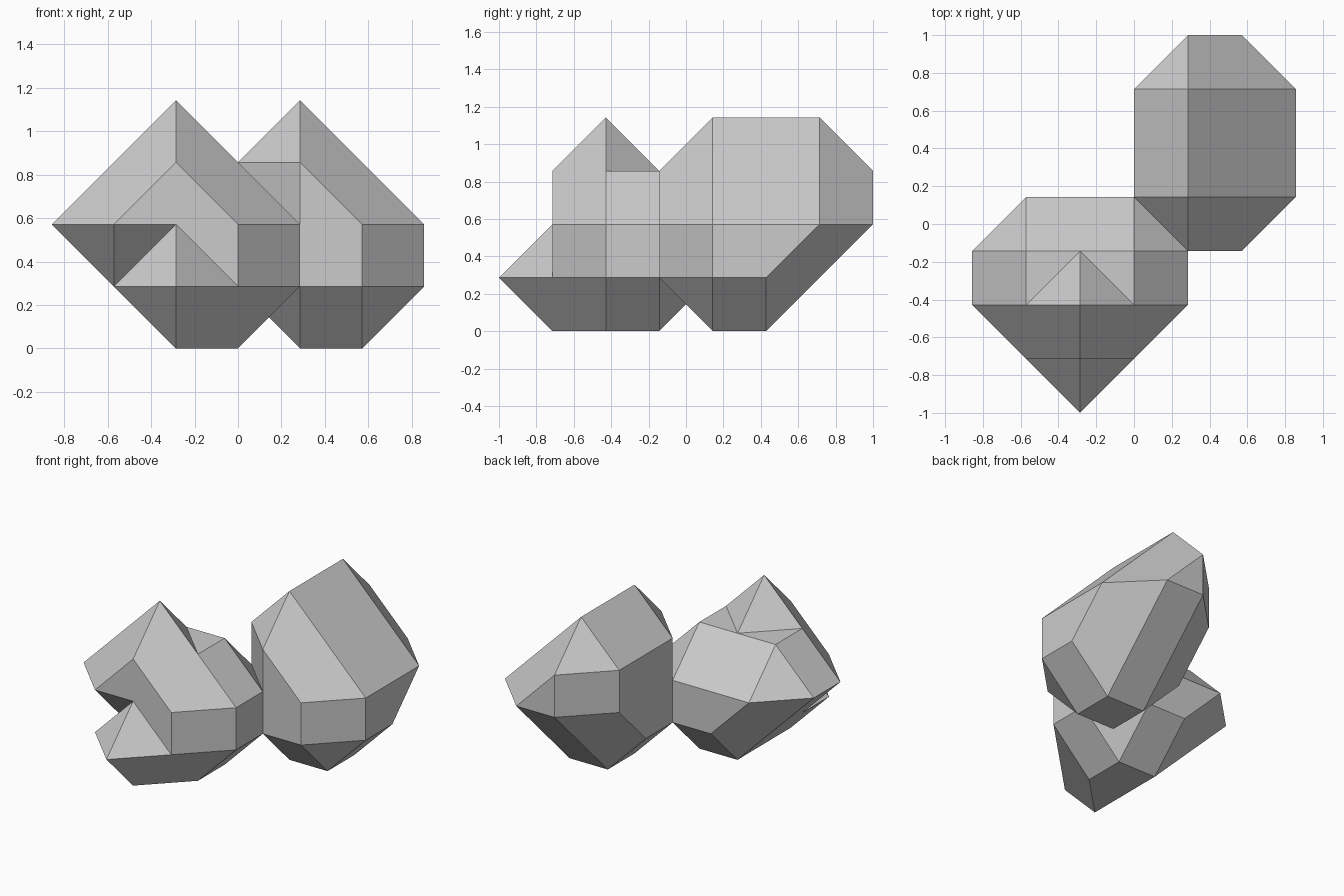
import bpy, bmesh, math
from mathutils import Vector

UNIT = 2 / 7   # lattice step that every corner sits on

if "Cube" in bpy.data.objects:
    bpy.data.objects.remove(bpy.data.objects["Cube"])

grey = bpy.data.materials.new("stone_grey")
grey.use_nodes = True
grey.diffuse_color = (0.6, 0.6, 0.6, 1)
grey.node_tree.nodes["Principled BSDF"].inputs["Base Color"].default_value = (0.6, 0.6, 0.6, 1)


def facet_block(name, corners):
    """Convex flat-faced block spanned by lattice corners."""
    bm = bmesh.new()
    for x, y, z in corners:
        bm.verts.new(Vector((x, y - 0.5, z)) * UNIT)
    bmesh.ops.convex_hull(bm, input=bm.verts)
    bmesh.ops.dissolve_limit(bm, angle_limit=math.radians(1), verts=bm.verts, edges=bm.edges)
    bmesh.ops.recalc_face_normals(bm, faces=bm.faces)
    mesh = bpy.data.meshes.new(name)
    bm.to_mesh(mesh)
    bm.free()
    mesh.materials.append(grey)
    obj = bpy.data.objects.new(name, mesh)
    bpy.context.collection.objects.link(obj)
    return obj


def sweep(profile, *stations):
    """Repeat an (x, z) profile at several y stations."""
    return [(x, y, z) for y in stations for x, z in profile]


# Tall rear rock: one faceted crystal with a ridge along y
facet_block("rear_rock",
            sweep([(1, 1), (1, 3), (2, 1), (2, 2)], 0)
            + sweep([(1, 4), (3, 2), (3, 1), (2, 0), (1, 0), (0, 1), (0, 3)], 1)
            + sweep([(3, 1), (2, 0), (1, 0), (0, 1)], 2)
            + sweep([(1, 4), (3, 2), (0, 3), (0, 2)], 3)
            + sweep([(1, 3), (2, 2), (1, 2)], 4))

# Front rock: main body with a flat ledge on top
facet_block("front_rock_body",
            sweep([(-3, 2), (-2, 3), (0, 3), (1, 2), (1, 1), (0, 0), (-1, 0)], -1, 0)
            + sweep([(-2, 2), (0, 2), (0, 1), (-1, 1)], 1))

# Overhanging brow in front of the body
facet_block("front_rock_brow",
            sweep([(-1, 3), (-2, 2), (0, 2)], -2)
            + sweep([(-1, 4), (-3, 2), (1, 2), (-2, 1), (-1, 1)], -1))

# Back half of the peak, rising from the ledge
facet_block("front_rock_peak", sweep([(-1, 4), (-2, 3), (0, 3)], -1) + [(-1, 0, 3)])

# Lower block under the brow
facet_block("front_rock_foot",
            sweep([(-2, 1), (-1, 0), (0, 1), (0, 2), (-1, 2)], -2)
            + sweep([(-2, 1), (-1, 0), (0, 0), (1, 1), (1, 2), (-1, 2)], -1))

# Pointed nose at the very front
facet_block("front_rock_nose",
            sweep([(-2, 1), (0, 1), (-1, 2), (-1, 0)], -2) + [(-1, -3, 1)])
